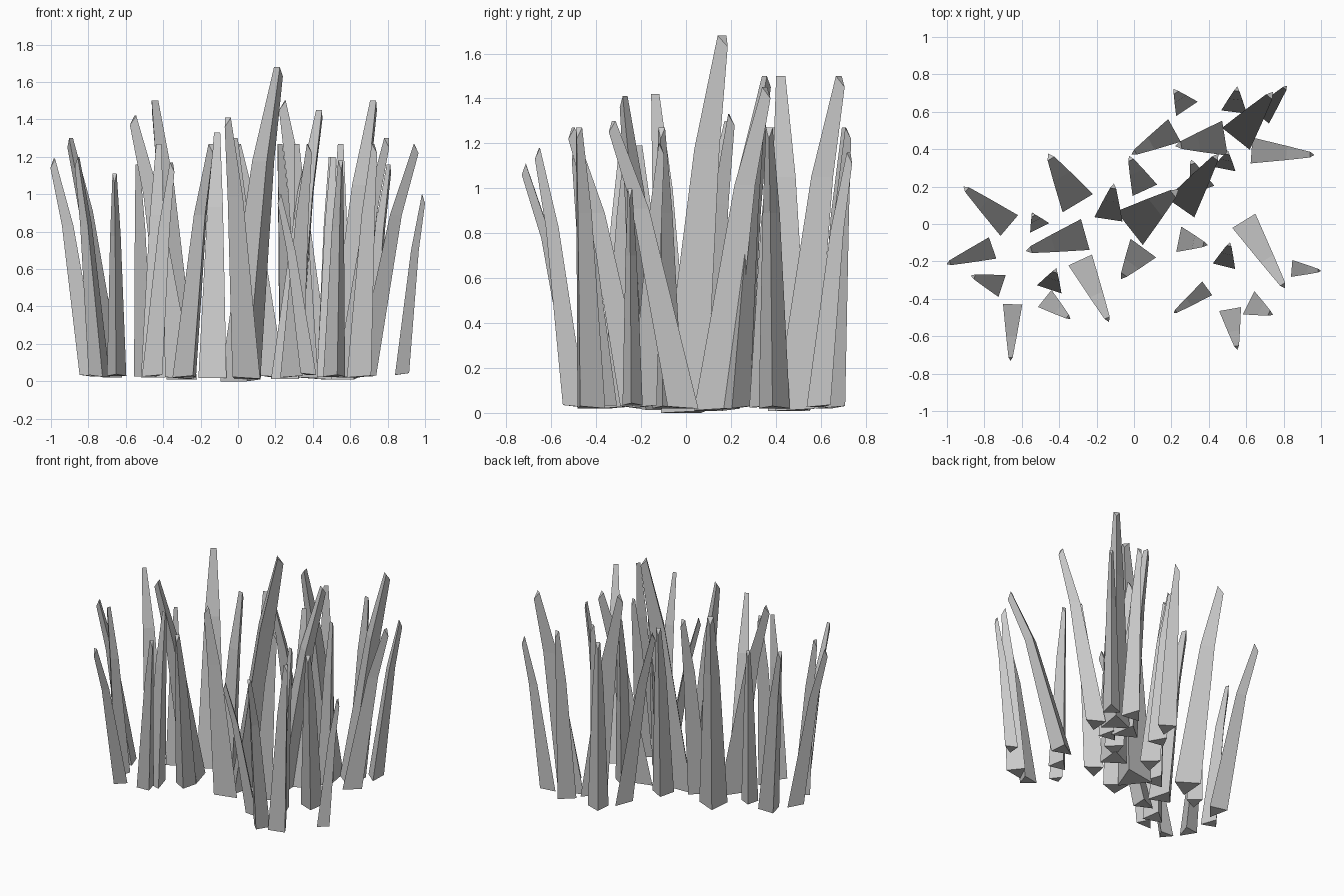
import bpy
from mathutils import Vector

# Each blade: root x, y, tip x, y, and height where it differs from the usual one
USUAL = 1.27
BLADES = [
    # left side
    (-.70, .02, -.90, .19, 1.3), (-.79, -.14, -.99, -.21, 1.19), (-.74, -.32, -.86, -.28, 1.2),
    (-.65, -.46, -.66, -.72, 1.11), (-.52, .01, -.54, .05, 1.16), (-.31, -.07, -.56, -.14, 1.42),
    (-.33, .16, -.45, .36, 1.5), (-.44, -.31, -.42, -.25), (-.45, -.42, -.35, -.50, 1.17),
    (-.13, .07, -.11, .20, 1.33), (-.27, -.23, -.14, -.51),
    # middle
    (.04, .22, -.02, .35, 1.3), (.02, -.17, -.06, -.28, 1.41), (.03, .02, .22, .17, 1.68),
    (.28, .13, .44, .36, 1.45), (.18, .48, .00, .38), (.43, .45, .24, .42, 1.5),
    (.26, .65, .22, .71), (.35, .22, .31, .33), (.28, -.09, .38, -.11),
    (.37, -.36, .22, -.47, 1.0),
    # right side
    (.54, .64, .55, .72), (.58, .50, .73, .69, 1.5), (.70, .60, .81, .73, 1.16),
    (.67, .39, .95, .37), (.49, .33, .50, .38, 1.2), (.49, -.19, .51, -.11, 1.2),
    (.61, -.02, .80, -.33, 1.3), (.65, -.44, .73, -.48), (.87, -.24, .99, -.25, 1.0),
    (.52, -.49, .55, -.66, 1.18),
]


def add_blade(x, y, tip_x, tip_y, h=USUAL):
    """Three-sided tapering blade, bent once, with its ridge on the leaning side."""
    root, tip = Vector((x, y, 0)), Vector((tip_x, tip_y, 0))
    out = (tip - root).normalized()
    side = Vector((-out.y, out.x, 0))
    width = .09 + .22 * max(0, h - 1.05)
    # lean fraction, height, width factor, ridge height offset
    rings = [(0, .05 * (1.68 - h), 1, .01), (.6, .7 * h, .55, 0), (1, h, .22, -.05)]
    verts = []
    for lean, z, k, ridge in rings:
        c = root.lerp(tip, lean) + Vector((0, 0, z))
        w = width * k
        verts += [c + side * w / 2 - out * w * .3, c - side * w / 2 - out * w * .3,
                  c + out * w * .5 + Vector((0, 0, ridge))]
    faces = [(2, 1, 0), (6, 7, 8)]
    for r in (0, 3):
        for i in range(3):
            j = (i + 1) % 3
            faces.append((r + i, r + j, r + j + 3, r + i + 3))
    mesh = bpy.data.meshes.new("grass_blade")
    mesh.from_pydata(verts, [], faces)
    bpy.context.collection.objects.link(bpy.data.objects.new("grass_blade", mesh))


for blade in BLADES:
    add_blade(*blade)
